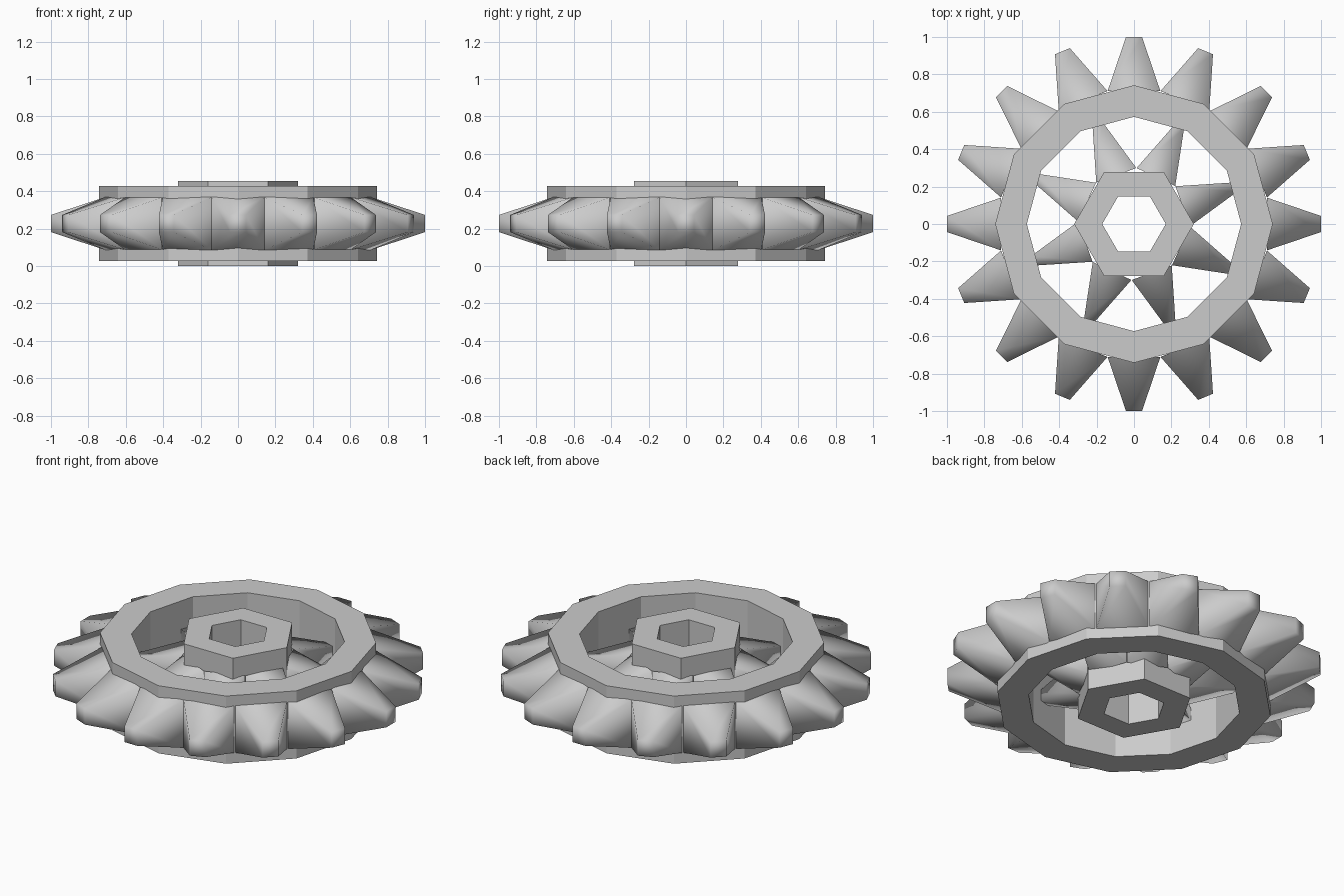
import bpy, bmesh
from math import sin, cos, pi, radians

if "Cube" in bpy.data.objects:
    bpy.data.objects.remove(bpy.data.objects["Cube"])

ZC = 0.2275  # mid-height of the wheel


def finish(name, bm, smooth):
    bmesh.ops.recalc_face_normals(bm, faces=bm.faces)
    mesh = bpy.data.meshes.new(name)
    bm.to_mesh(mesh)
    bm.free()
    for p in mesh.polygons:
        p.use_smooth = smooth
    obj = bpy.data.objects.new(name, mesh)
    bpy.context.collection.objects.link(obj)
    return obj


def ring(name, sides, r_out, r_in, half_h):
    """Flat-sided tube with a square section."""
    bm = bmesh.new()
    section = [(r_out, -half_h), (r_out, half_h), (r_in, half_h), (r_in, -half_h)]
    loops = []
    for i in range(sides):
        a = 2 * pi * i / sides
        loops.append([bm.verts.new((r * cos(a), r * sin(a), ZC + z)) for r, z in section])
    for i in range(sides):
        p, q = loops[i], loops[(i + 1) % sides]
        for j in range(4):
            k = (j + 1) % 4
            bm.faces.new((p[j], q[j], q[k], p[k]))
    return finish(name, bm, False)


def spikes(name, count, start, r0, w0, h0, r1, w1, h1):
    """Circle of square tapered spikes pointing outwards, open at the root."""
    bm = bmesh.new()
    corners = [(-1, -1), (1, -1), (1, 1), (-1, 1)]
    for i in range(count):
        a = start + 2 * pi * i / count
        c, s = cos(a), sin(a)

        def square(r, w, h):
            return [bm.verts.new((r * c - u * w * s, r * s + u * w * c, ZC + v * h))
                    for u, v in corners]
        root, tip = square(r0, w0, h0), square(r1, w1, h1)
        for j in range(4):
            k = (j + 1) % 4
            bm.faces.new((root[j], root[k], tip[k], tip[j]))
        bm.faces.new(tip)
    return finish(name, bm, True)


# Twelve-sided rim and six-sided hub
ring("rim", 12, 0.742, 0.573, 0.2)
ring("hub", 6, 0.32, 0.17, 0.2275)

# Outer teeth
spikes("teeth", 16, 0, 0.711, 0.141, 0.141, 1.0, 0.043, 0.046)

# Tapered spokes between hub and rim
spikes("spokes", 8, radians(20), 0.277, 0.114, 0.114, 0.575, 0.027, 0.027)
